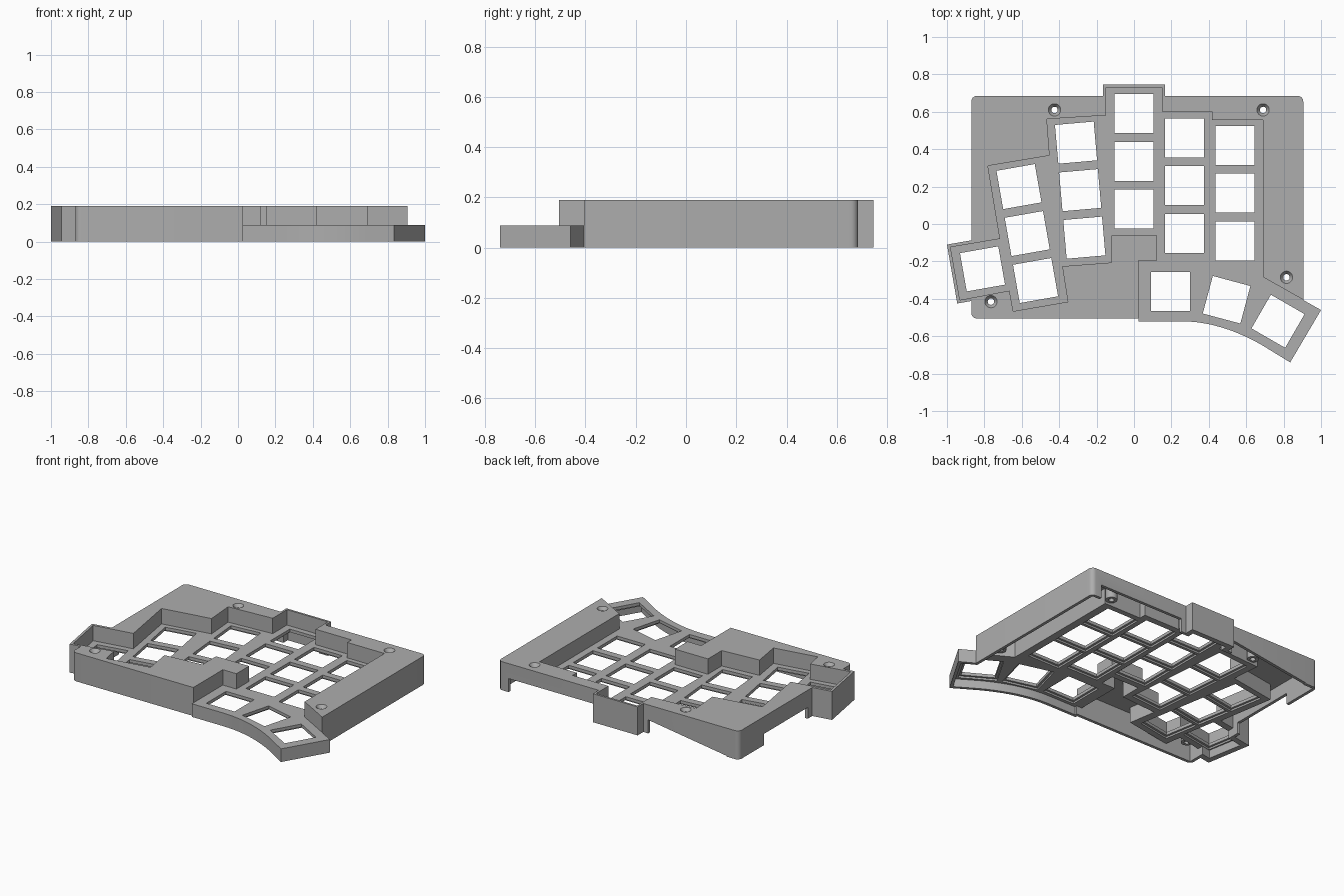
import bpy, bmesh
from math import sin, cos, pi, radians
from mathutils import Vector, Matrix

cube = bpy.data.objects.get("Cube")
if cube:
    bpy.data.objects.remove(cube)

TOP, FLOOR, WALL = 0.19, 0.0875, 0.02

grey = bpy.data.materials.new("case grey")
grey.use_nodes = True
grey.diffuse_color = (0.42, 0.42, 0.42, 1)
grey.node_tree.nodes["Principled BSDF"].inputs["Base Color"].default_value = (0.42, 0.42, 0.42, 1)


def finish(name, bm):
    bmesh.ops.recalc_face_normals(bm, faces=bm.faces)
    mesh = bpy.data.meshes.new(name)
    bm.to_mesh(mesh)
    bm.free()
    mesh.materials.append(grey)
    ob = bpy.data.objects.new(name, mesh)
    bpy.context.collection.objects.link(ob)
    return ob


def prism(name, pts, z0, z1):
    bm = bmesh.new()
    face = bm.faces.new([bm.verts.new((p[0], p[1], z0)) for p in pts])
    ext = bmesh.ops.extrude_face_region(bm, geom=[face])
    verts = [g for g in ext["geom"] if isinstance(g, bmesh.types.BMVert)]
    bmesh.ops.translate(bm, verts=verts, vec=(0, 0, z1 - z0))
    return finish(name, bm)


def cone(name, x, y, z0, z1, r0, r1):
    bm = bmesh.new()
    bmesh.ops.create_cone(bm, cap_ends=True, segments=32, radius1=r0, radius2=r1, depth=z1 - z0,
                          matrix=Matrix.Translation((x, y, (z0 + z1) / 2)))
    return finish(name, bm)


def box(x0, y0, x1, y1):
    return [(x0, y0), (x1, y0), (x1, y1), (x0, y1)]


def rounded(x0, y0, x1, y1, r, n=6):
    pts = []
    for k, (cx, cy) in enumerate(box(x0 + r, y0 + r, x1 - r, y1 - r)):
        for i in range(n + 1):
            a = pi + (k + i / n) * pi / 2
            pts.append((cx + r * cos(a), cy + r * sin(a)))
    return pts


def offset(pts, d):
    """Mitred offset of a counter-clockwise outline; positive d grows it."""
    pts = [Vector(p) for p in pts]
    out = []
    for i, p in enumerate(pts):
        a = (p - pts[i - 1]).normalized()
        b = (pts[(i + 1) % len(pts)] - p).normalized()
        na, nb = Vector((a.y, -a.x)), Vector((b.y, -b.x))
        out.append(p + (na + nb) * d / (1 + na.dot(nb)))
    return out


def combine(target, tool, operation):
    mod = target.modifiers.new("combine", 'BOOLEAN')
    mod.operation, mod.solver, mod.object = operation, 'EXACT', tool
    result = bpy.data.meshes.new_from_object(
        target.evaluated_get(bpy.context.evaluated_depsgraph_get()))
    target.modifiers.clear()
    target.data = result
    bpy.data.objects.remove(tool)


def add(target, tool):
    combine(target, tool, 'UNION')


def cut(target, tool):
    combine(target, tool, 'DIFFERENCE')


# Outline of the key well and thumb fan, counter-clockwise
P0, P1, P2 = Vector((.25, -.52)), Vector((.46, -.52)), Vector((.68, -.645))
thumb_curve = [P0 * (1 - t) ** 2 + P1 * 2 * t * (1 - t) + P2 * t * t for t in [i / 10 for i in range(11)]]
well = [(.025, -.52)] + [tuple(p) for p in thumb_curve] + [
    (.835, -.74), (1, -.46), (.69, -.285), (.69, .555), (.415, .555), (.415, .6), (.15, .6),
    (.15, .73), (-.15, .73), (-.15, .58), (-.465, .56), (-.45, .365), (-.78, .31),
    (-.715, -.08), (-.98, -.125), (-.93, -.405), (-.665, -.355), (-.645, -.465),
    (-.355, -.415), (-.385, -.225), (-.12, -.205), (-.12, -.06), (.125, -.06),
    (.125, -.195), (.025, -.195)]

# Outer body with rear tab and side pod
BODY = (-.87, -.505, .905, .685)
INNER = (BODY[0] + WALL, BODY[1] + WALL, BODY[2] - WALL, BODY[3] - WALL)
case = prism("keyboard_case", rounded(*BODY, .03), 0, TOP)
add(case, prism("rear_tab", box(-.165, .4, .165, .745), 0, TOP))
add(case, prism("side_pod", [(-1, -.11), (-.945, -.425), (-.745, -.39), (-.8, -.075)], 0, TOP))
add(case, prism("key_floor", well, 0, .12))
cut(case, prism("well_cut", offset(well, .001), FLOOR, TOP + .1))

# Hollow underside below the key floor
cut(case, prism("floor_cavity", offset(well, -WALL), -.1, .055))
cavity = prism("deck_cavity", box(*INNER), -.1, TOP - .03)
well_wall = prism("well_wall", offset(well, WALL), .055, TOP + .1)
cut(cavity, well_wall)

# Screw posts stay standing inside the deck cavity
screws = [(-.425, .61), (.69, .61), (.815, -.285), (-.765, -.415)]
for x, y in screws:
    cut(cavity, cone("post", x, y, .07, TOP + .1, .036, .036))
cut(case, cavity)
for x, y in screws:
    cut(case, cone("screw_hole", x, y, -.1, TOP + .1, .017, .017))
    cut(case, cone("countersink", x, y, TOP - .022, TOP + .011, .017, .041))

# Switch openings with a wider relief underneath
keys = []
for x, y, tilt, count in [(0, .59, 0, 3), (.27, .46, 0, 3), (.54, .42, 0, 3), (-.31, .435, 5, 3),
                          (-.615, .2, 10, 3), (-.81, -.24, 10, 1), (.195, -.36, 0, 1),
                          (.495, -.405, -15, 1), (.77, -.52, -30, 1)]:
    a = radians(tilt)
    keys += [(x + sin(a) * .255 * i, y - cos(a) * .255 * i, a) for i in range(count)]
for x, y, a in keys:
    for half, z0, z1 in [(.104, -.1, .12), (.118, -.1, .067)]:
        pts = [(x + u * cos(a) - v * sin(a), y + u * sin(a) + v * cos(a))
               for u, v in box(-half, -half, half, half)]
        cut(case, prism("switch_cut", pts, z0, z1))

# Clearance notches along the lower edge of the rear and side walls
cut(case, prism("rear_notch", box(.2, .655, .83, .8), -.1, .09))
cut(case, prism("side_notch", box(-.95, -.04, -.84, .42), -.1, .075))
wedge = prism("rear_wedge", box(-.78, .655, -.2, .8), -.1, .09)
for v in wedge.data.vertices:
    if v.co.z > 0 and v.co.x < -.5:
        v.co.z = .005
cut(case, wedge)

bpy.context.view_layer.objects.active = case
case.select_set(True)
bpy.ops.object.shade_smooth_by_angle(angle=radians(25))
